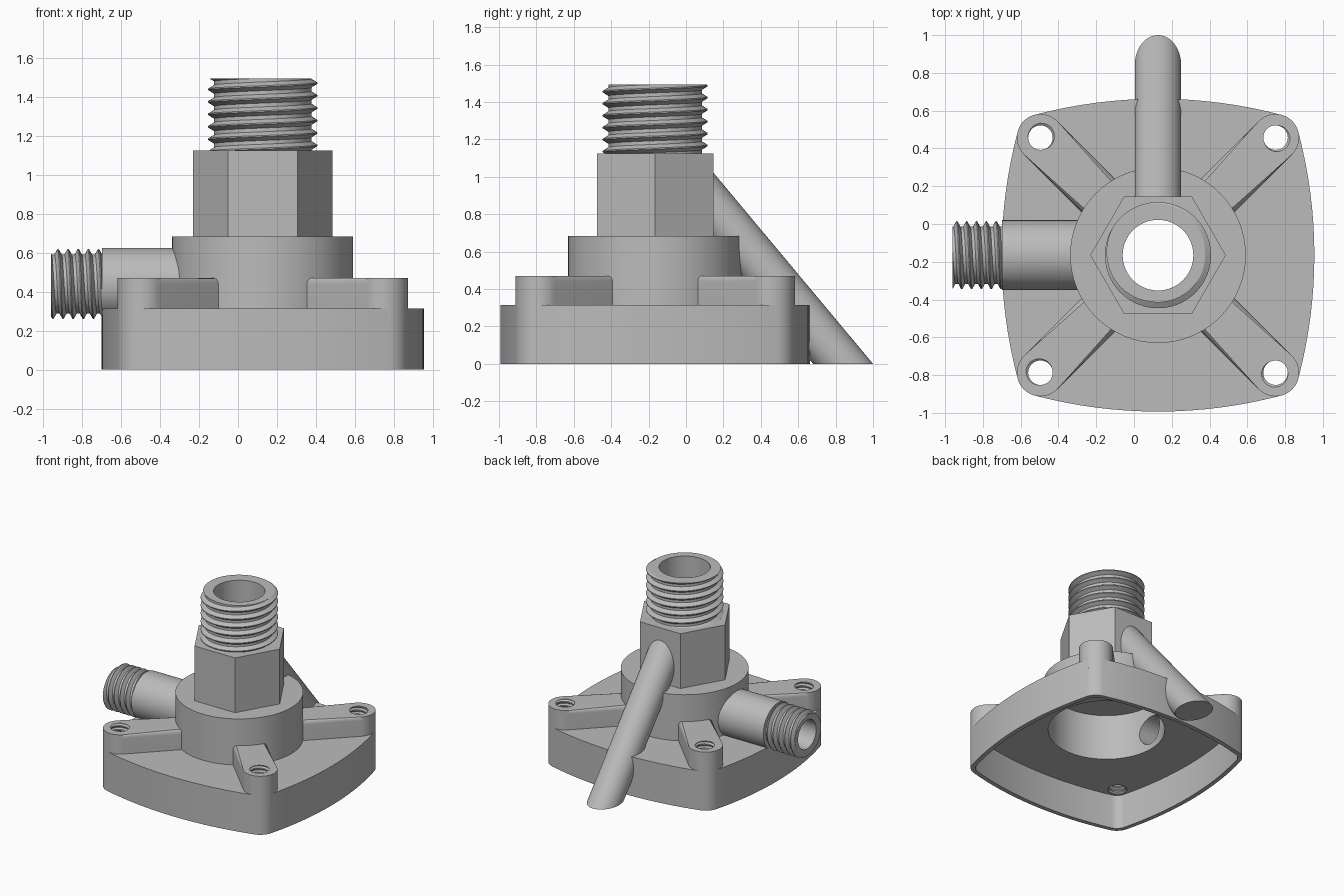
import bpy, bmesh
from math import pi, sin, cos, atan2, radians
from mathutils import Matrix, Vector

if "Cube" in bpy.data.objects:
    bpy.data.objects.remove(bpy.data.objects["Cube"], do_unlink=True)

AXIS = Vector((0.127, -0.165, 0))    # vertical axis shared by hub, nut and base
grey = bpy.data.materials.new("cast_grey")
grey.use_nodes = True
grey.diffuse_color = (0.5, 0.5, 0.5, 1)
grey.node_tree.nodes["Principled BSDF"].inputs["Base Color"].default_value = (0.5, 0.5, 0.5, 1)
parts, helpers = [], []


def finish(name, bm, helper=False):
    bmesh.ops.recalc_face_normals(bm, faces=bm.faces)
    mesh = bpy.data.meshes.new(name)
    bm.to_mesh(mesh)
    bm.free()
    mesh.materials.append(grey)
    obj = bpy.data.objects.new(name, mesh)
    bpy.context.collection.objects.link(obj)
    obj.hide_render = helper
    (helpers if helper else parts).append(obj)
    return obj


def arc(cx, cy, r, a0, a1, n):
    return [(cx + r * cos(a0 + (a1 - a0) * i / n), cy + r * sin(a0 + (a1 - a0) * i / n))
            for i in range(n + 1)]


def circle(r, n=64):
    return arc(0, 0, r, 0, 2 * pi, n)[:-1]


def trim(bm, planes):
    """Cut away everything behind each plane, then cap the openings."""
    for point, normal in planes:
        bmesh.ops.bisect_plane(bm, geom=bm.verts[:] + bm.edges[:] + bm.faces[:], dist=1e-6,
                               plane_co=point, plane_no=normal, clear_inner=True)
    bmesh.ops.holes_fill(bm, edges=[e for e in bm.edges if e.is_boundary], sides=0)


def prism(name, pts, z0, z1, bevel=0, matrix=Matrix(), planes=(), helper=False):
    """Extruded outline with an optional rounded top rim."""
    bm = bmesh.new()
    low = [bm.verts.new((x, y, z0)) for x, y in pts]
    high = [bm.verts.new((x, y, z1)) for x, y in pts]
    bm.faces.new(low[::-1])
    bm.faces.new(high)
    for i in range(len(pts)):
        j = (i + 1) % len(pts)
        bm.faces.new((low[i], low[j], high[j], high[i]))
    if bevel:
        top = set(high)
        rim = [e for e in bm.edges if all(v in top for v in e.verts)]
        bmesh.ops.bevel(bm, geom=rim, offset=bevel, segments=5, profile=0.5, affect='EDGES')
    bm.transform(matrix)
    trim(bm, planes)
    return finish(name, bm, helper)


def thread(name, root, crest, pitch, z0, z1, n=48, matrix=Matrix(), helper=False):
    """Solid right-handed screw thread, trimmed flat at both ends."""
    profile = [(0, root), (0.3, root), (0.6, crest), (0.7, crest)]
    turns = int((z1 - z0) / pitch) + 5
    bm = bmesh.new()
    rows = []
    for k in range(turns * 4):
        phase, r = profile[k % 4]
        rows.append([bm.verts.new((r * cos(2 * pi * i / n), r * sin(2 * pi * i / n),
                                   z0 + (k // 4 - 2 + phase + i / n) * pitch)) for i in range(n)])
    for k in range(len(rows) - 5):
        for i in range(n):
            a, b = rows[k][i], rows[k + 1][i]
            if i < n - 1:
                c, d = rows[k + 1][i + 1], rows[k][i + 1]
            else:
                c, d = rows[k + 5][0], rows[k + 4][0]
            bm.faces.new((a, d, c, b))
    bmesh.ops.delete(bm, geom=[v for v in bm.verts if not v.link_faces], context='VERTS')
    trim(bm, (((0, 0, z0), (0, 0, 1)), ((0, 0, z1), (0, 0, -1))))
    bm.transform(matrix)
    return finish(name, bm, helper)


def cut(obj, *cutters):
    bpy.context.view_layer.objects.active = obj
    for c in cutters:
        mod = obj.modifiers.new("cut", 'BOOLEAN')
        mod.operation, mod.solver, mod.object = 'DIFFERENCE', 'EXACT', c
        bpy.ops.object.modifier_apply(modifier=mod.name)


# Base outline: four shallow bowed sides joined by rounded corners
HALF, CORNER, RC, BOW = 0.828, 0.622, 0.125, 2.55


def outline(inset):
    t = atan2(CORNER, CORNER - HALF + BOW)
    side = arc(HALF - BOW, 0, BOW - inset, -t, t, 16)
    quarter = side + arc(CORNER, CORNER, RC - inset, t, pi / 2 - t, 10)[1:-1]
    pts = []
    for q in range(4):
        c, s = cos(q * pi / 2), sin(q * pi / 2)
        pts += [(x * c - y * s, x * s + y * c) for x, y in quarter]
    return pts


# Cutters
base_cavity = prism("base_cavity", outline(0.035), -0.1, 0.28, helper=True)
hub_cavity = prism("hub_cavity", circle(0.43), -0.1, 0.65, helper=True)
base_core = prism("base_core", outline(0.015), -0.1, 0.295, helper=True)
hub_core = prism("hub_core", circle(0.45), -0.1, 0.665, helper=True)
top_bore = prism("top_bore", circle(0.187), 0.5, 1.6, helper=True)
sideways = Matrix.Translation((0, 0, 0.44)) @ Matrix.Rotation(-pi / 2, 4, 'Y')
side_bore = prism("side_bore", circle(0.115, 48), 0.3, 1.2, matrix=sideways, helper=True)

# Hollow base, hub, nut and top thread
base = prism("base_shell", outline(0), 0, 0.315, bevel=0.03)
cut(base, base_cavity, hub_cavity)
hub = prism("hub", circle(0.465), 0.29, 0.685, bevel=0.03)
cut(hub, hub_cavity, top_bore, side_bore)
nut = prism("hex_nut", circle(0.359, 6), 0.67, 1.125)
cut(nut, top_bore)
top_thread = thread("top_thread", 0.25, 0.281, 0.064, 1.11, 1.495, n=64)
cut(top_thread, top_bore)

# Side outlet pipe with its thread
pipe = prism("side_pipe", circle(0.185), 0.4, 0.827, matrix=sideways)
cut(pipe, hub_core, base_core, side_bore)
side_thread = thread("side_thread", 0.152, 0.18, 0.052, 0.81, 1.087, matrix=sideways)
cut(side_thread, side_bore)

# Four mounting arms with tapped holes
arm_outline = arc(0.88, 0, RC, -pi / 2, pi / 2, 20) + [(0.3, RC), (0.3, -RC)]
for i, label in enumerate(("back_left", "back_right", "front_right", "front_left")):
    spin = Matrix.Rotation(pi / 4 + i * pi / 2, 4, 'Z')
    arm = prism(label + "_arm", arm_outline, 0.24, 0.47, bevel=0.03, matrix=spin)
    hole = thread(label + "_hole", 0.065, 0.078, 0.032, 0.2, 0.55, n=24,
                  matrix=spin @ Matrix.Translation((0.88, 0, 0)), helper=True)
    cut(arm, hub_core, base_core, hole)
    cut(base, hole)

# Slanted round strut from the nut down to the ground behind the base
lean = Matrix.Translation((0, 1.071, -0.079)) @ Matrix.Rotation(atan2(0.86, 1.03), 4, 'X')
strut = prism("back_strut", circle(0.123, 48), -0.3, 1.7, matrix=lean,
              planes=(((0, 0, 0), (0, 0, 1)), ((0, 0.25, 0), (0, 1, 0))))
cut(strut, hub_core, base_core)

# Clean up, place on the shared axis and smooth
for h in helpers:
    bpy.data.objects.remove(h, do_unlink=True)
bpy.context.view_layer.update()
bpy.ops.object.select_all(action='DESELECT')
for obj in parts:
    obj.location = AXIS
    obj.select_set(True)
bpy.context.view_layer.objects.active = base
bpy.ops.object.shade_smooth_by_angle(angle=radians(30))
